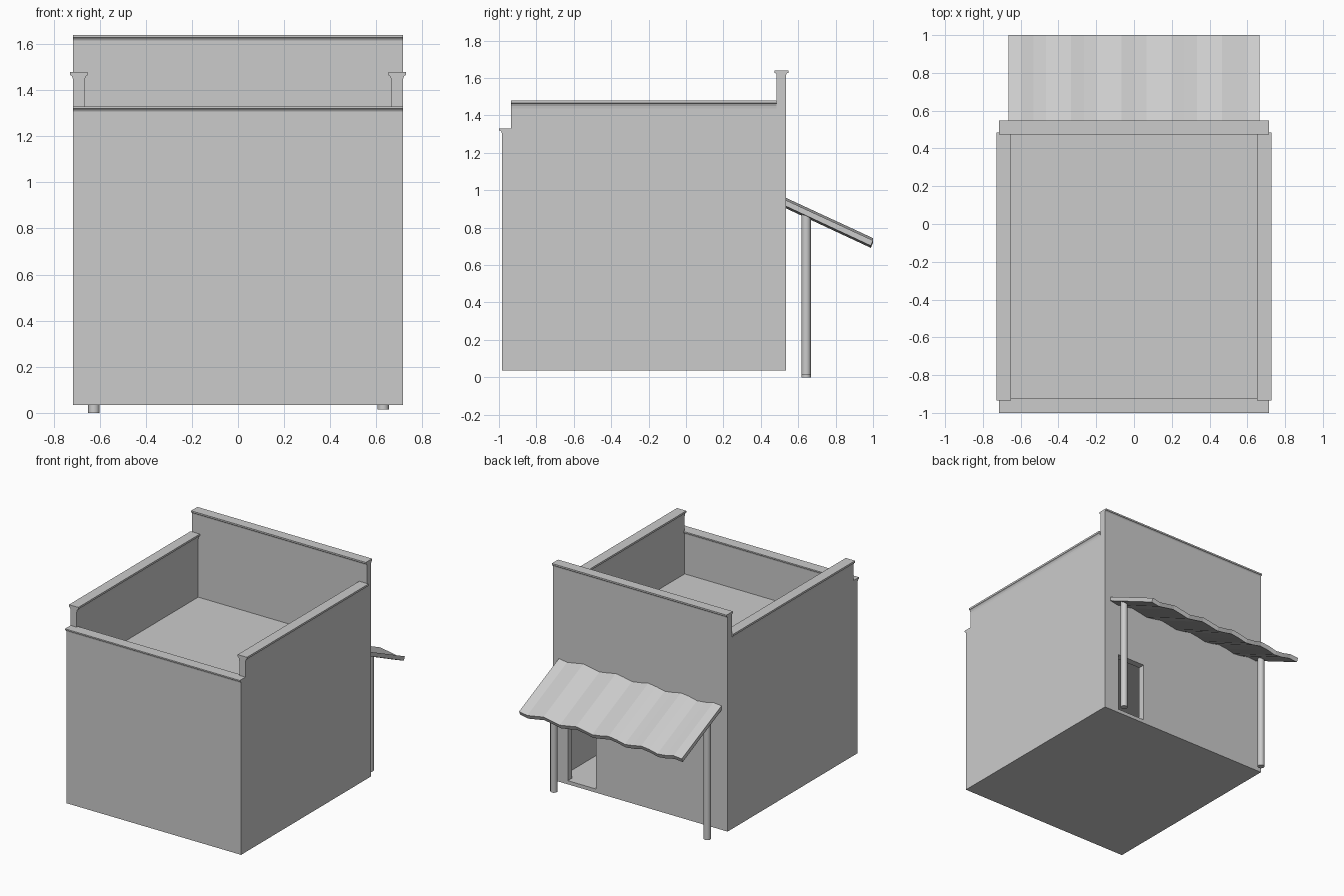
import bpy, bmesh, math

if "Cube" in bpy.data.objects:
    bpy.data.objects.remove(bpy.data.objects["Cube"])


def loft(name, rings):
    """Closed solid from a list of matching cross-section rings."""
    bm = bmesh.new()
    loops = [[bm.verts.new(p) for p in ring] for ring in rings]
    n = len(loops[0])
    for a, b in zip(loops, loops[1:]):
        for i in range(n):
            j = (i + 1) % n
            bm.faces.new((a[i], a[j], b[j], b[i]))
    bm.faces.new(loops[0])
    bm.faces.new(loops[-1])
    bmesh.ops.recalc_face_normals(bm, faces=bm.faces)
    mesh = bpy.data.meshes.new(name)
    bm.to_mesh(mesh)
    bm.free()
    ob = bpy.data.objects.new(name, mesh)
    bpy.context.collection.objects.link(ob)
    return ob


def box(name, x0, x1, y0, y1, z0, z1):
    ring = [(x0, y0), (x1, y0), (x1, y1), (x0, y1)]
    return loft(name, [[(x, y, z) for x, y in ring] for z in (z0, z1)])


BASE, T = 0.035, 0.05


def wall(name, axis, centre, start, end, top, flare, lip, cove):
    """Wall with a coved coping, running along x or y."""
    h = T / 2
    side = [(h, BASE), (h, top - lip - cove)]
    for k in (1, 2, 3):
        a = k / 3 * math.pi / 2
        side.append((h + flare * (1 - math.cos(a)), top - lip - cove + cove * math.sin(a)))
    side.append((h + flare, top))
    prof = side + [(-o, z) for o, z in reversed(side)]
    if axis == 'x':
        rings = [[(s, centre + o, z) for o, z in prof] for s in (start, end)]
    else:
        rings = [[(centre + o, s, z) for o, z in prof] for s in (start, end)]
    return loft(name, rings)


# Four parapet walls
wall("front_wall", 'x', -0.96, -0.715, 0.715, 1.33, 0.015, 0.01, 0.015)
back = wall("back_wall", 'x', 0.51, -0.715, 0.715, 1.64, 0.012, 0.012, 0.014)
for s, label in ((-1, "left"), (1, "right")):
    wall(label + "_wall", 'y', s * 0.69, -0.935, 0.485, 1.48, 0.013, 0.014, 0.03)

# Doorway through the back wall
cutter = box("door_cutter", 0.36, 0.592, 0.4, 0.6, 0.062, 0.505)
mod = back.modifiers.new("doorway", 'BOOLEAN')
mod.operation = 'DIFFERENCE'
mod.solver = 'EXACT'
mod.object = cutter
bpy.context.view_layer.objects.active = back
bpy.ops.object.modifier_apply(modifier=mod.name)
bpy.data.objects.remove(cutter)

# Floor and sunken flat roof
box("floor", -0.665, 0.665, -0.935, 0.485, BASE, 0.062)
box("roof", -0.665, 0.665, -0.935, 0.485, 0.96, 1.01)

# Wavy sloping awning
rings = []
for i in range(21):
    x = -0.665 + 1.33 * i / 20
    w = 0.012 * math.cos(2 * math.pi * (x - 0.464) / 0.27)
    rings.append([(x, 0.535, 0.947 + w), (x, 1.0, 0.732 + w),
                  (x, 0.988, 0.704 + w), (x, 0.535, 0.915 + w)])
loft("awning", rings)

# Awning posts, slightly uneven in length
for name, x, z0 in (("left_post", -0.625, 0.0), ("right_post", 0.63, 0.015)):
    rings = [[(x + 0.025 * math.cos(k * math.pi / 6), 0.643 + 0.025 * math.sin(k * math.pi / 6), z)
              for k in range(12)] for z in (z0, 0.87)]
    post = loft(name, rings)
    bpy.ops.object.select_all(action='DESELECT')
    post.select_set(True)
    bpy.context.view_layer.objects.active = post
    bpy.ops.object.shade_smooth_by_angle(angle=math.radians(40))
